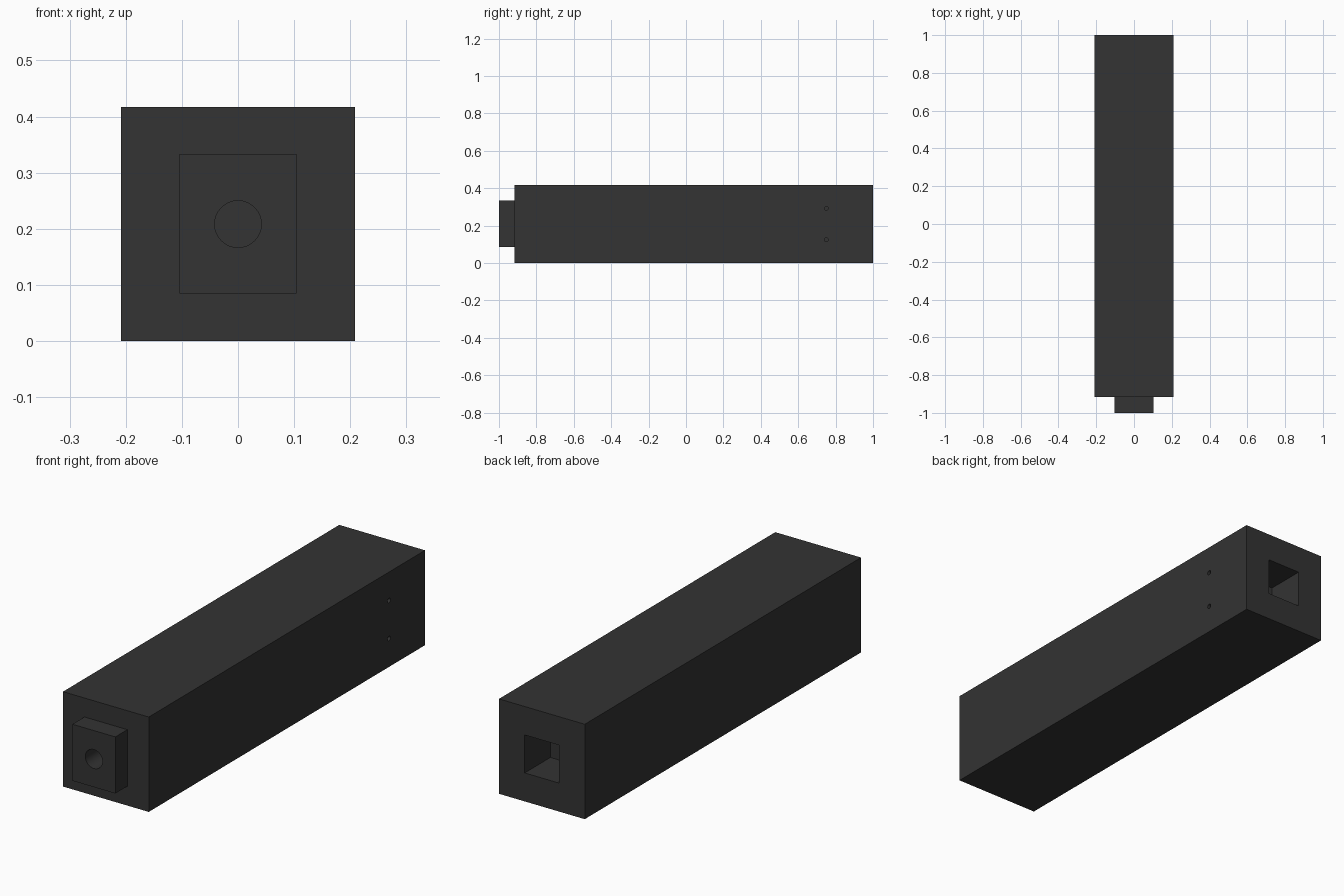
import bpy
from math import pi

if "Cube" in bpy.data.objects:
    bpy.data.objects.remove(bpy.data.objects["Cube"])

ZC = 0.2083  # height of the long axis

dark = bpy.data.materials.new("dark_casing")
dark.diffuse_color = (0.033, 0.033, 0.033, 1)
dark.use_nodes = True
dark.node_tree.nodes["Principled BSDF"].inputs["Base Color"].default_value = dark.diffuse_color


def box(name, x, y, z):
    bpy.ops.mesh.primitive_cube_add(size=1, location=[sum(r) / 2 for r in (x, y, z)])
    ob = bpy.context.object
    ob.name = name
    ob.scale = [r[1] - r[0] for r in (x, y, z)]
    bpy.ops.object.transform_apply(location=False, rotation=False, scale=True)
    ob.data.materials.append(dark)
    return ob


def rod(name, radius, depth, loc, rot, sides):
    bpy.ops.mesh.primitive_cylinder_add(vertices=sides, radius=radius, depth=depth,
                                        location=loc, rotation=rot)
    ob = bpy.context.object
    ob.name = name
    ob.data.materials.append(dark)
    return ob


def combine(target, tool, operation):
    mod = target.modifiers.new(tool.name, 'BOOLEAN')
    mod.object = tool
    mod.operation = operation
    mod.solver = 'EXACT'
    bpy.context.view_layer.objects.active = target
    bpy.ops.object.modifier_apply(modifier=mod.name)
    bpy.data.objects.remove(tool)


# Long square housing with the front block joined on
housing = box("housing", (-0.2083, 0.2083), (-0.9167, 1), (0, 0.4167))
combine(housing, box("front_block", (-0.1042, 0.1042), (-1, -0.88), (0.085, 0.3333)), 'UNION')

# Square pocket in the back end
combine(housing, box("back_pocket", (-0.0833, 0.0833), (0.822, 1.1), (0.125, 0.2917)), 'DIFFERENCE')

# Round bore in the front block
combine(housing, rod("front_bore", 0.0417, 0.4, (0, -1, ZC), (pi / 2, 0, 0), 32), 'DIFFERENCE')

# Two small screw holes on the right side
for z in (0.125, 0.2917):
    combine(housing, rod("screw_hole", 0.0104, 0.1, (0.2083, 0.75, z), (0, pi / 2, 0), 16), 'DIFFERENCE')

bpy.ops.object.select_all(action='DESELECT')
housing.select_set(True)
bpy.context.view_layer.objects.active = housing
bpy.ops.object.shade_smooth_by_angle(angle=pi / 6)
